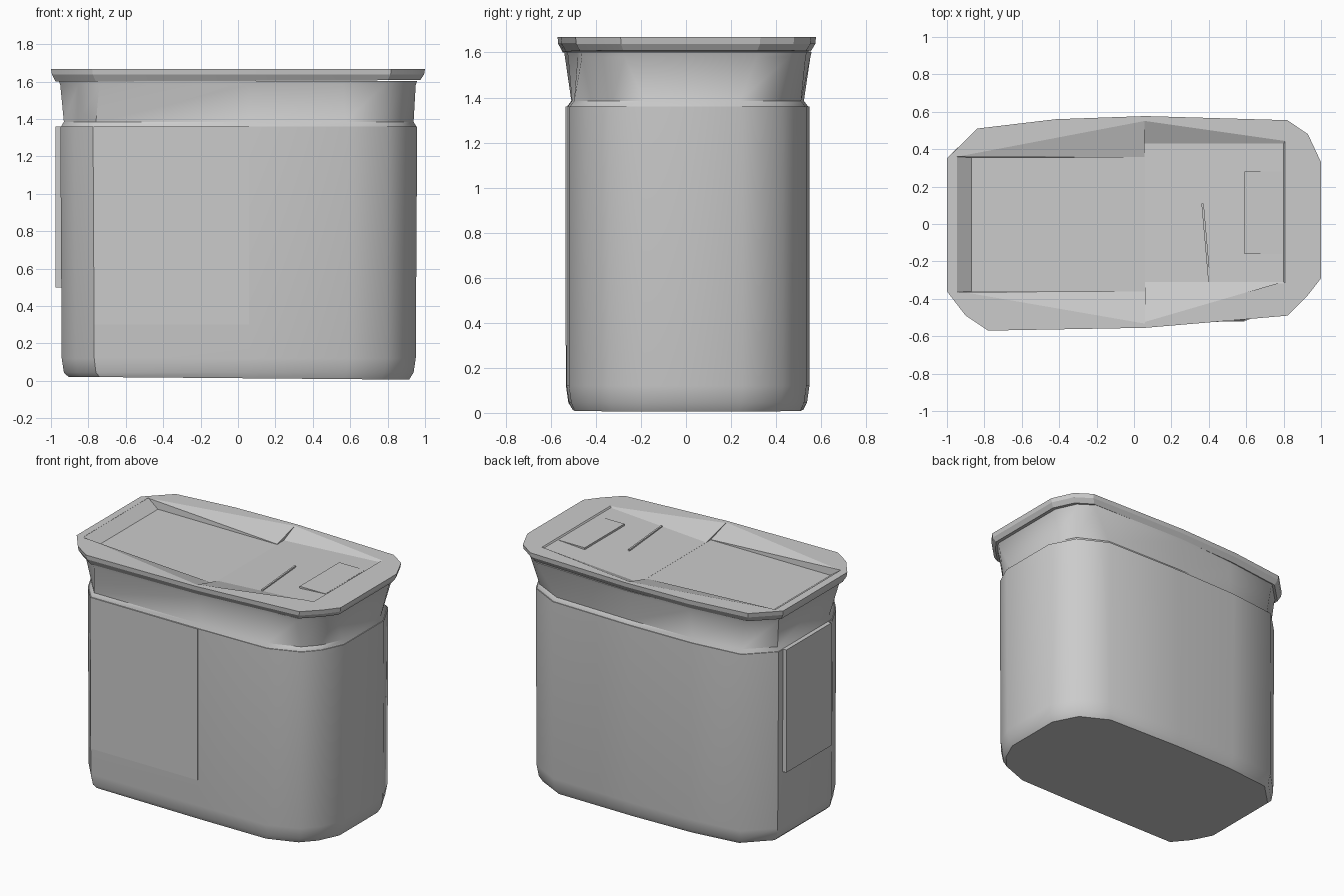
import bpy, bmesh, math
from mathutils import Vector

cube = bpy.data.objects.get("Cube")
if cube:
    bpy.data.objects.remove(cube, do_unlink=True)

grey = bpy.data.materials.new("plain grey")
grey.use_nodes = True
grey.diffuse_color = (0.6, 0.6, 0.6, 1)
grey.node_tree.nodes["Principled BSDF"].inputs["Base Color"].default_value = (0.6, 0.6, 0.6, 1)


def loft(name, rings, smooth=None):
    """Skin a stack of equal-length rings and cap both ends."""
    bm = bmesh.new()
    loops = [[bm.verts.new(p) for p in ring] for ring in rings]
    n = len(loops[0])
    for a, b in zip(loops, loops[1:]):
        for i in range(n):
            j = (i + 1) % n
            bm.faces.new((a[i], a[j], b[j], b[i]))
    bm.faces.new(loops[0][::-1])
    bm.faces.new(loops[-1])
    bmesh.ops.recalc_face_normals(bm, faces=bm.faces)
    mesh = bpy.data.meshes.new(name)
    bm.to_mesh(mesh)
    bm.free()
    mesh.materials.append(grey)
    ob = bpy.data.objects.new(name, mesh)
    bpy.context.collection.objects.link(ob)
    bpy.ops.object.select_all(action="DESELECT")
    ob.select_set(True)
    bpy.context.view_layer.objects.active = ob
    if smooth:
        bpy.ops.object.shade_smooth_by_angle(angle=math.radians(smooth))
    return ob


def ring(outline, z, sx=1.0, sy=1.0, tilt=0.0):
    """Outline scaled about the centre, at a height that may tilt along x."""
    return [(x * sx, y * sy, z + tilt * x) for x, y in outline]


def flare(outline, z, s, back):
    """Scaled outline that spreads further along the back of the +x half."""
    return [(x * s, y * (back if x > 0 and y > 0 else s - 0.007), z) for x, y in outline]


def rect(x0, x1, y0, y1):
    return [(x0, y0), (x1, y0), (x1, y1), (x0, y1)]


def box(name, x0, x1, y0, y1, z0, z1):
    return loft(name, [ring(rect(x0, x1, y0, y1), z) for z in (z0, z1)])


# Matching plan outlines of the container wall and the lid
wall = [(0.958, -0.19), (0.958, 0.25), (0.865, 0.43), (0.66, 0.535), (0.06, 0.548),
        (-0.42, 0.54), (-0.78, 0.50), (-0.95, 0.33), (-0.95, -0.27), (-0.875, -0.415),
        (-0.775, -0.533), (0.06, -0.53), (0.59, -0.52), (0.80, -0.44), (0.89, -0.34)]
rim = [(1, -0.29), (1, 0.33), (0.93, 0.48), (0.82, 0.555), (0.06, 0.577),
       (-0.42, 0.56), (-0.84, 0.51), (-1, 0.35), (-1, -0.36), (-0.9, -0.49),
       (-0.78, -0.57), (0.06, -0.555), (0.59, -0.51), (0.82, -0.49), (0.93, -0.38)]

# Container body with a softened base edge
loft("body", [ring(wall, 0.014, 0.955, 0.95, -0.008),
              ring(wall, 0.045, 0.98, 0.98),
              ring(wall, 0.12, 0.992),
              ring(wall, 1.36)], 40)

# Neck stepping in from the wall, then flaring up to the lid
loft("neck", [ring(wall, 1.34, 0.995, 0.99),
              ring(wall, 1.36, 0.995, 0.99),
              ring(wall, 1.385, 0.98, 0.955),
              flare(rim, 1.58, 0.95, 0.957),
              flare(rim, 1.603, 0.957, 0.967)], 40)

# Thin wall panels
box("front_panel", -0.77, 0.06, -0.535, -0.52, 0.30, 1.36)
box("right_end_panel", -0.975, -0.94, -0.22, 0.28, 0.50, 1.36)

# Faceted lid, narrower at its lower edge
lid = loft("lid", [ring(rim, 1.604, 0.975, 0.96, 0.004),
                   ring(rim, 1.638, 0.995, 0.995),
                   ring(rim, 1.668)], 20)

# Sunken tray, a trough that deepens the rim towards the middle seam,
# and a ramp that rises from the seam on the other half
cutters = [
    loft("tray_cutter", [ring(rect(-0.87, 0.06, -0.36, 0.355), 1.612),
                         ring(rect(-0.95, 0.06, -0.364, 0.36), 1.67)]),
    loft("trough_cutter", [
        [(-0.95, -0.363, 1.667), (-0.95, 0.358, 1.667), (-0.95, 0.362, 1.671), (-0.95, -0.367, 1.671)],
        [(0.059, -0.362, 1.614), (0.059, 0.357, 1.614), (0.059, 0.562, 1.671), (0.059, -0.542, 1.671)]]),
    loft("ramp_cutter", [
        ring(rect(0.055, 0.80, -0.31, 0.43), 1.609, tilt=0.062),
        ring([(0.055, -0.54), (0.81, -0.32), (0.81, 0.45), (0.055, 0.56)], 1.672)]),
]
bpy.ops.object.select_all(action="DESELECT")
bpy.context.view_layer.objects.active = lid
lid.select_set(True)
for cutter in cutters:
    cutter.hide_render = True
    mod = lid.modifiers.new("tray", "BOOLEAN")
    mod.operation = "DIFFERENCE"
    mod.solver = "EXACT"
    mod.object = cutter
    bpy.ops.object.modifier_apply(modifier=mod.name)
for cutter in cutters:
    bpy.data.objects.remove(cutter, do_unlink=True)
bpy.ops.object.shade_smooth_by_angle(angle=math.radians(20))

# Raised tab and rib on the ramp
box("lid_tab", 0.59, 0.79, -0.16, 0.28, 1.63, 1.659)
rib = box("lid_rib", -0.006, 0.006, -0.21, 0.21, 1.62, 1.642)
rib.location = Vector((0.385, -0.1, 0))
rib.rotation_euler.z = math.radians(5)
